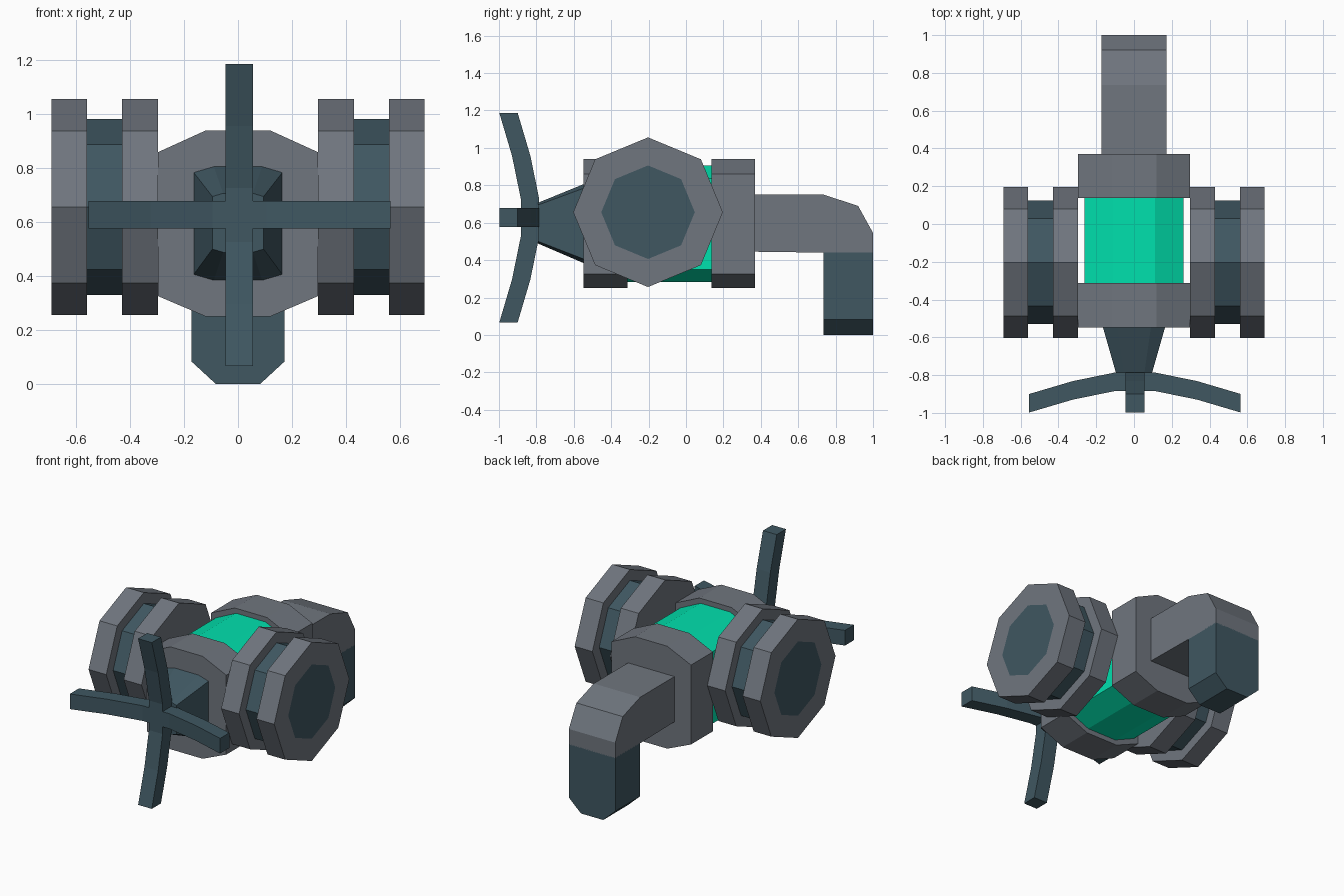
import bpy, bmesh, math

if "Cube" in bpy.data.objects:
    bpy.data.objects.remove(bpy.data.objects["Cube"])


def material(name, rgb):
    m = bpy.data.materials.new(name)
    m.diffuse_color = (*rgb, 1)
    m.use_nodes = True
    m.node_tree.nodes["Principled BSDF"].inputs["Base Color"].default_value = m.diffuse_color
    return m


GREY = material("grey_metal", (0.16, 0.18, 0.21))
DARK = material("dark_teal", (0.05, 0.095, 0.12))
GREEN = material("glow_green", (0.0, 0.75, 0.42))

# profile (u, v) and depth d to x, y, z
MAPS = {
    "x": lambda u, v, d: (d, u, v),
    "y": lambda u, v, d: (u, d, v),
    "z": lambda u, v, d: (u, v, d),
}


def loft(name, axis, sections, mat, inset=None):
    """Join (profile, depth) sections; optionally inset the last cap as a dark panel."""
    bm = bmesh.new()
    rings = [[bm.verts.new(MAPS[axis](u, v, d)) for u, v in p] for p, d in sections]
    n = len(rings[0])
    for a, b in zip(rings, rings[1:]):
        for i in range(n):
            j = (i + 1) % n
            bm.faces.new((a[i], a[j], b[j], b[i]))
    bm.faces.new(rings[0])
    cap = bm.faces.new(rings[-1])
    bmesh.ops.recalc_face_normals(bm, faces=bm.faces)
    if inset:
        bmesh.ops.inset_region(bm, faces=[cap], thickness=inset, use_even_offset=True)
        cap.material_index = 1
    me = bpy.data.meshes.new(name)
    bm.to_mesh(me)
    bm.free()
    me.materials.append(mat)
    me.materials.append(DARK)
    ob = bpy.data.objects.new(name, me)
    bpy.context.collection.objects.link(ob)
    return ob


def octagon(x_out, x_in, z_bot, z_low, z_high, z_top):
    right = [(x_in, z_bot), (x_out, z_low), (x_out, z_high), (x_in, z_top)]
    return right + [(-x, z) for x, z in reversed(right)]


def wheel_ring(r):
    return [(-0.203 + r * math.cos(i * math.pi / 4), 0.656 + r * math.sin(i * math.pi / 4))
            for i in range(8)]


# body: two collars around a green core
collar = octagon(0.296, 0.12, 0.25, 0.325, 0.86, 0.94)
loft("front_collar", "y", [(collar, -0.548), (collar, -0.313)], GREY)
loft("rear_collar", "y", [(collar, 0.137), (collar, 0.37)], GREY)
core = octagon(0.262, 0.11, 0.283, 0.35, 0.835, 0.907)
loft("green_core", "y", [(core, -0.33), (core, 0.155)], GREEN)

# tapered nose
loft("nose_cone", "y", [(octagon(0.165, 0.09, 0.383, 0.405, 0.785, 0.807), -0.545),
                        (octagon(0.095, 0.055, 0.488, 0.5, 0.695, 0.707), -0.79)], DARK)

# bent pipe and its downward outlet
pipe = [(0.36, 0.445), (0.36, 0.75), (0.735, 0.75), (0.92, 0.69),
        (1.0, 0.545), (1.0, 0.44), (0.735, 0.44)]
loft("bent_pipe", "x", [(pipe, -0.173), (pipe, 0.173)], GREY)
outlet = [(-0.173, 0.445), (-0.173, 0.083), (-0.083, 0), (0.083, 0), (0.173, 0.083), (0.173, 0.445)]
loft("pipe_outlet", "y", [(outlet, 0.735), (outlet, 1.0)], DARK)

# side drums: two grey flanges with a dark spool between, mirrored
drums = [
    loft("spool", "x", [(wheel_ring(0.327), 0.42), (wheel_ring(0.327), 0.57)], DARK),
    loft("inner_flange", "x", [(wheel_ring(0.4), 0.297), (wheel_ring(0.4), 0.43)], GREY),
    loft("outer_flange", "x", [(wheel_ring(0.4), 0.56), (wheel_ring(0.4), 0.692)], GREY,
         inset=0.15 * math.cos(math.pi / 8)),
]
for ob in drums:
    ob.modifiers.new("mirror", 'MIRROR')

# swept cross handle at the front
CX, CZ, HALF = 0.005, 0.627, 0.051
back = [(0.1, -0.785), (0.33, -0.832), (0.56, -0.9)]
half = [(-s, y) for s, y in reversed(back)] + back
bar = half + [(s, y - 0.098) for s, y in reversed(half)]
side = [(s + CX, y) for s, y in bar]
loft("cross_bar_horizontal", "z", [(side, CZ - HALF), (side, CZ + HALF)], DARK)
up = [(y, s + CZ) for s, y in bar]
loft("cross_bar_vertical", "x", [(up, CX - HALF), (up, CX + HALF)], DARK)
